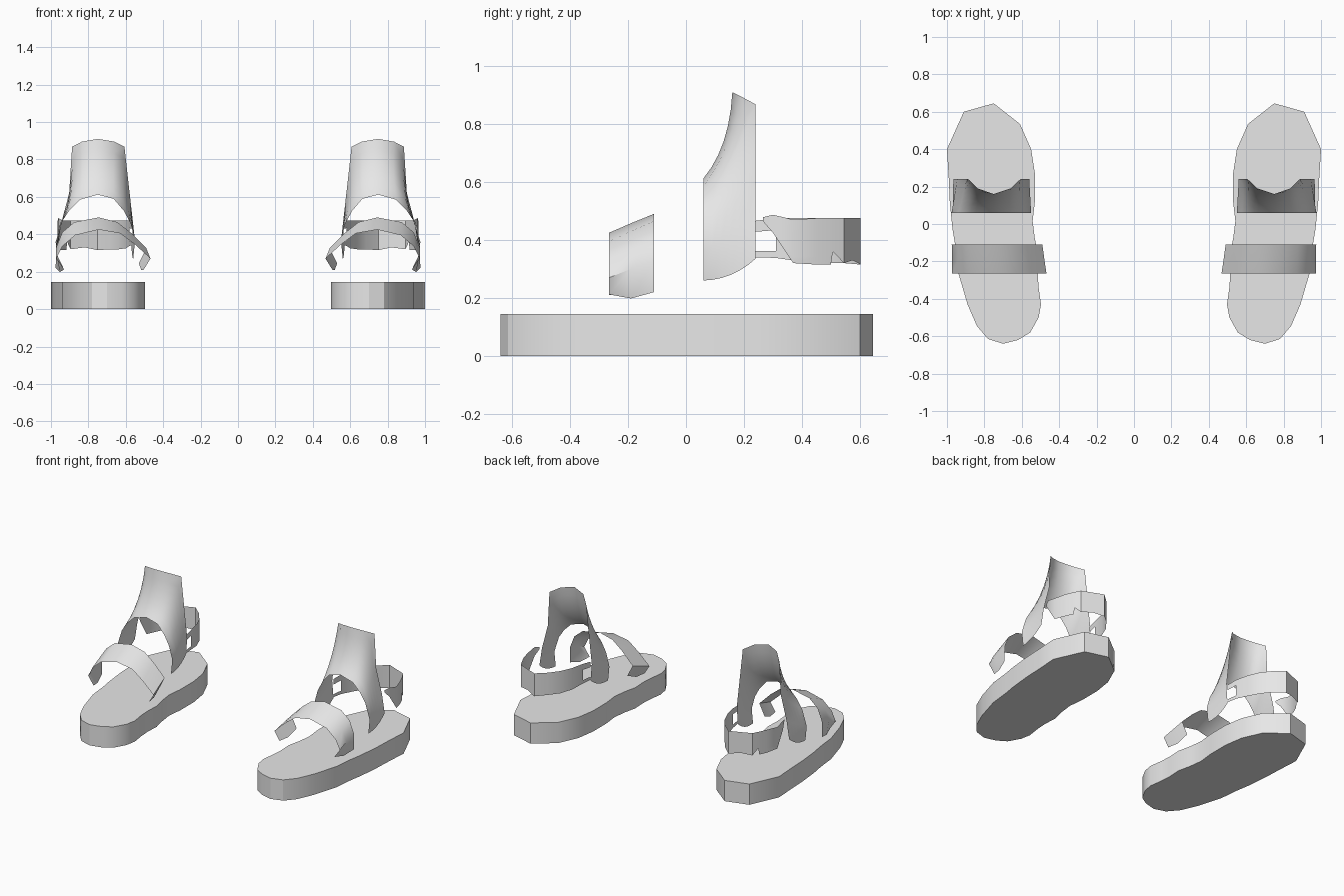
import bpy, bmesh, math
from mathutils import Vector

if "Cube" in bpy.data.objects:
    bpy.data.objects.remove(bpy.data.objects["Cube"])

grey = bpy.data.materials.new("light_grey")
grey.diffuse_color = (0.8, 0.8, 0.8, 1)
grey.use_nodes = True
grey.node_tree.nodes["Principled BSDF"].inputs["Base Color"].default_value = grey.diffuse_color


def finish(name, bm, angle):
    """Turn a bmesh into a smooth-shaded part, mirrored to the other foot."""
    me = bpy.data.meshes.new(name)
    bm.to_mesh(me)
    bm.free()
    ob = bpy.data.objects.new(name, me)
    bpy.context.collection.objects.link(ob)
    me.materials.append(grey)
    bpy.ops.object.select_all(action='DESELECT')
    ob.select_set(True)
    bpy.context.view_layer.objects.active = ob
    bpy.ops.object.shade_smooth_by_angle(angle=math.radians(angle))
    mirror = ob.modifiers.new("other_foot", 'MIRROR')
    mirror.use_mirror_merge = False


def sheet(name, columns, centre, skip=(), angle=40):
    """Thin open surface from columns of points, facing away from centre."""
    bm = bmesh.new()
    grid = [[bm.verts.new(p) for p in col] for col in columns]
    for i in range(len(grid) - 1):
        for j in range(len(grid[0]) - 1):
            if (i, j) not in skip:
                bm.faces.new((grid[i][j], grid[i + 1][j],
                              grid[i + 1][j + 1], grid[i][j + 1]))
    bm.normal_update()
    c = Vector(centre)
    if sum(f.normal.dot(f.calc_center_median() - c) for f in bm.faces) < 0:
        bmesh.ops.reverse_faces(bm, faces=bm.faces[:])
    finish(name, bm, angle)


# Sole: extruded footprint
outline = [(.75, .645), (.91, .60), (1, .40), (.99, .24), (.985, .12),
           (.97, -.03), (.955, -.12), (.94, -.26), (.89, -.43), (.84, -.545),
           (.78, -.615), (.70, -.64), (.62, -.62), (.555, -.58), (.51, -.50),
           (.497, -.43), (.51, -.34), (.515, -.26), (.51, -.17), (.53, -.08),
           (.542, .015), (.53, .12), (.53, .27), (.55, .40), (.61, .535)]
bm = bmesh.new()
base = bm.faces.new([bm.verts.new((x, y, 0)) for x, y in outline])
top = bmesh.ops.extrude_face_region(bm, geom=[base], use_keep_orig=True)
bmesh.ops.translate(bm, vec=(0, 0, .145),
                    verts=[g for g in top["geom"] if isinstance(g, bmesh.types.BMVert)])
bmesh.ops.recalc_face_normals(bm, faces=bm.faces[:])
finish("sole", bm, 30)

# Toe strap: arch lofted from a low front edge to a higher back edge
front = [(.93, .212), (.972, .27), (.94, .335), (.87, .395), (.745, .425),
         (.63, .405), (.55, .345), (.468, .27), (.505, .21)]
back = [(.975, .22), (.972, .33), (.94, .41), (.875, .465), (.745, .49),
        (.645, .465), (.575, .41), (.49, .325), (.53, .245)]
cols = []
for i, (f, b) in enumerate(zip(front, back)):
    drop = .018 if i in (0, 8) else 0
    mid = ((f[0] + b[0]) / 2, -.19, (f[1] + b[1]) / 2 - drop)
    cols.append([(f[0], -.265, f[1]), mid, (b[0], -.11, b[1])])
sheet("toe_strap", cols, (.73, -.19, .2))

# Ankle cuff: columns sweep from the instep edge to the back and shin edges
front = [(.965, .26), (.975, .36), (.94, .47), (.90, .53), (.845, .585), (.75, .612),
         (.665, .59), (.61, .525), (.575, .46), (.55, .37), (.56, .27)]
ctrl = [(.97, .16, .262), (.96, .15, .40), (.91, .15, .54), (.862, .17, .67),
        (.825, .155, .71), (.75, .15, .72), (.67, .155, .71), (.62, .17, .67),
        (.59, .15, .54), (.555, .15, .40), (.565, .16, .262)]
back = [(.965, .24, .335), (.945, .24, .46), (.90, .24, .63), (.887, .24, .868),
        (.835, .19, .895), (.75, .16, .91), (.66, .19, .895), (.607, .24, .868),
        (.58, .24, .625), (.56, .24, .45), (.57, .24, .335)]
cols = []
for f, c, b in zip(front, ctrl, back):
    f, c, b = Vector((f[0], .06, f[1])), Vector(c), Vector(b)
    cols.append([f * (1 - t) ** 2 + c * 2 * t * (1 - t) + b * t * t
                 for t in (k / 6 for k in range(7))])
sheet("ankle_cuff", cols, (.75, .3, .4))

# Heel strap: (x, y, bottom, top) around the heel, with a slot on the inner side
ring = [(.945, .265, .465, .478), (.96, .30, .425, .487), (.965, .37, .32, .47),
        (.94, .45, .315, .475), (.917, .50, .315, .475), (.914, .507, .36, .475),
        (.895, .545, .32, .475), (.82, .575, .33, .475), (.75, .603, .315, .475),
        (.685, .545, .32, .475), (.635, .48, .32, .475), (.60, .40, .325, .475),
        (.58, .31, .338, .475), (.57, .24, .34, .466)]
cols = []
for x, y, lo, hi in ring:
    cols.append([(x, y, lo + (hi - lo) * t) for t in (0, .17, .7, 1)])
sheet("heel_strap", cols, (.76, .35, .4), skip={(len(ring) - 2, 1)})
